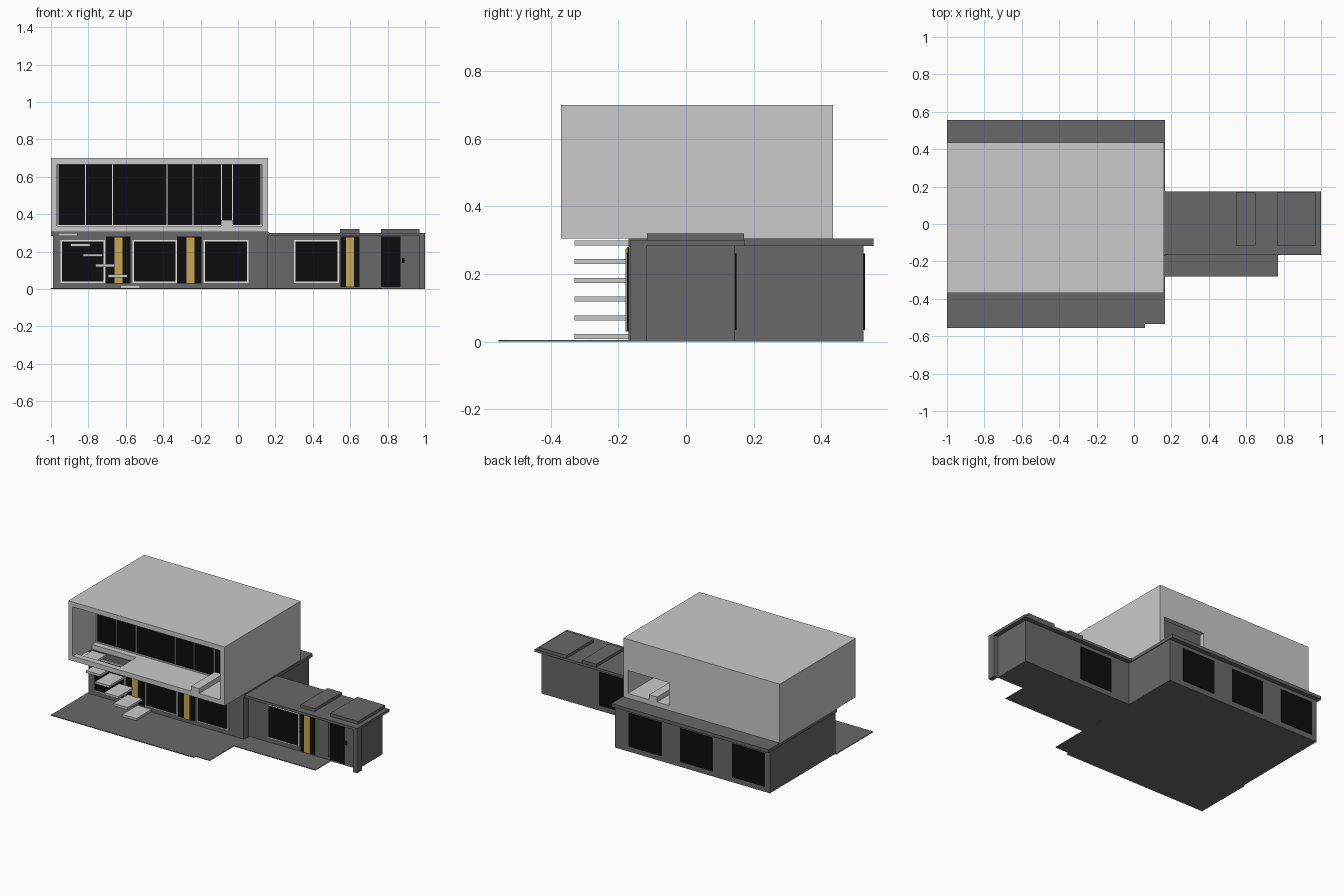
import bpy, bmesh

old = bpy.data.objects.get("Cube")
if old:
    bpy.data.objects.remove(old, do_unlink=True)


def material(name, r, g, b):
    m = bpy.data.materials.new(name)
    m.use_nodes = True
    m.diffuse_color = (r, g, b, 1)
    m.node_tree.nodes["Principled BSDF"].inputs["Base Color"].default_value = (r, g, b, 1)
    return m


light = material("light_concrete", 0.59, 0.59, 0.59)
dark = material("dark_concrete", 0.14, 0.14, 0.14)
black = material("black_glass", 0.004, 0.004, 0.004)
white = material("white_frame", 0.88, 0.88, 0.88)
gold = material("golden_wood", 0.58, 0.38, 0.09)


def boxes(name, mat, *spans):
    """One object made of boxes, each given as x0, x1, y0, y1, z0, z1."""
    bm = bmesh.new()
    for x0, x1, y0, y1, z0, z1 in spans:
        cube = bmesh.ops.create_cube(bm, size=1)
        for v in cube["verts"]:
            v.co.x = x1 if v.co.x > 0 else x0
            v.co.y = y1 if v.co.y > 0 else y0
            v.co.z = z1 if v.co.z > 0 else z0
    mesh = bpy.data.meshes.new(name)
    bm.to_mesh(mesh)
    bm.free()
    mesh.materials.append(mat)
    ob = bpy.data.objects.new(name, mesh)
    bpy.context.collection.objects.link(ob)
    return ob


def plate(name, mat, x0, x1, z0, z1, y, thick):
    """Thin plate on a wall at y; negative thick stands toward the front."""
    return boxes(name, mat, (x0, x1, min(y, y + thick), max(y, y + thick), z0, z1))


def frame(name, x0, x1, z0, z1, y, thick, w=0.008):
    a, b = sorted((y, y + thick))
    boxes(name, white, (x0, x0 + w, a, b, z0, z1), (x1 - w, x1, a, b, z0, z1),
          (x0 + w, x1 - w, a, b, z0, z0 + w), (x0 + w, x1 - w, a, b, z1 - w, z1))


# Ground paving
boxes("paving", dark, (-1, 0.06, -0.555, -0.16, 0, 0.005),
      (0.06, 0.165, -0.535, -0.16, 0, 0.005))
boxes("entrance_paving", dark, (0.165, 0.77, -0.28, -0.11, 0, 0.005))

# Ground floor and side wing
MAIN, WING, BACK, WING_BACK = -0.17, -0.115, 0.525, 0.145
boxes("ground_floor", dark, (-0.99, 0.16, MAIN, BACK, 0, 0.285))
boxes("ground_floor_roof", dark, (-1, 0.165, MAIN, 0.555, 0.283, 0.305))
boxes("side_wing", dark, (0.16, 0.97, WING, WING_BACK, 0, 0.285))
boxes("wing_end_fin", dark, (0.97, 1, -0.165, WING, 0, 0.285))
boxes("wing_roof", dark, (0.165, 1, -0.165, 0.175, 0.283, 0.3))
boxes("raised_roof_panels", dark, (0.545, 0.65, WING, 0.172, 0.3, 0.32),
      (0.765, 0.97, WING, 0.172, 0.3, 0.32))

# Windows on both long sides
for i, x in enumerate((-0.95, -0.565, -0.185, 0.3)):
    front, back = (WING, WING_BACK) if x > 0.2 else (MAIN, BACK)
    plate(f"front_window_{i}", black, x, x + 0.24, 0.033, 0.262, front, -0.004)
    frame(f"front_window_frame_{i}", x, x + 0.24, 0.033, 0.262, front, -0.008)
    plate(f"back_window_{i}", black, x, x + 0.24, 0.035, 0.26, back, 0.004)

# Dark glazed entries with golden posts
for i, (x0, x1, post) in enumerate(((-0.705, -0.575, -0.66), (-0.325, -0.195, -0.275),
                                    (0.548, 0.65, 0.578))):
    y = WING if x0 > 0 else MAIN
    plate(f"entry_glass_{i}", black, x0, x1, 0.01 if x0 > 0 else 0.03, 0.28, y, -0.003)
    plate(f"golden_post_{i}", gold, post, post + 0.042, 0.01 if x0 > 0 else 0.03, 0.275, y, -0.009)

# Wing door and its small fittings
plate("wing_door", black, 0.765, 0.87, 0.01, 0.28, WING, -0.004)
plate("entry_panel", dark, 0.655, 0.755, 0.02, 0.265, WING, -0.006)
plate("door_fitting", black, 0.877, 0.89, 0.14, 0.165, WING, -0.006)

# Upper floor: open-fronted shell with stair opening and rear cutout
L, R, F, B, LOW, TOP = -1, 0.16, -0.37, 0.435, 0.305, 0.7
T, FLOOR = 0.033, 0.337
boxes("upper_shell", light,
      (L, R, F, B, TOP - T, TOP),
      (L, L + T, F, B, LOW, TOP - T),
      (R - T, R, F, B, LOW, TOP - T))
boxes("upper_floor", light,
      (L + T, R - T, F, -0.33, LOW, FLOOR),
      (-0.64, R - T, -0.33, -0.165, LOW, FLOOR),
      (L + T, R - T, -0.165, B, LOW, FLOOR))
boxes("upper_back_wall", light,
      (L + T, -0.18, B - T, B, FLOOR, TOP - T),
      (-0.18, R - T, B - T, B, 0.49, TOP - T))
boxes("low_parapet", light, (-0.09, -0.03, F, B, FLOOR, 0.37))

# Upper glazing with thin mullions
GLASS = -0.12
boxes("upper_glass", black, (L + T, R - T, GLASS, GLASS + 0.008, FLOOR, TOP - T))
for i, x in enumerate((-0.962, -0.815, -0.67, -0.38, -0.24, -0.088, -0.03, 0.122)):
    plate(f"mullion_{i}", white, x - 0.003, x + 0.003, FLOOR, TOP - T, GLASS, -0.007)
plate("glass_sill", white, L + T, R - T, FLOOR, FLOOR + 0.006, GLASS, -0.007)

# Floating stair treads
for i in range(6):
    x, z = -0.628 - i * 0.067, 0.007 + i * 0.0555
    boxes(f"stair_tread_{i}", light, (x, x + 0.105, -0.33, MAIN, z, z + 0.015))
